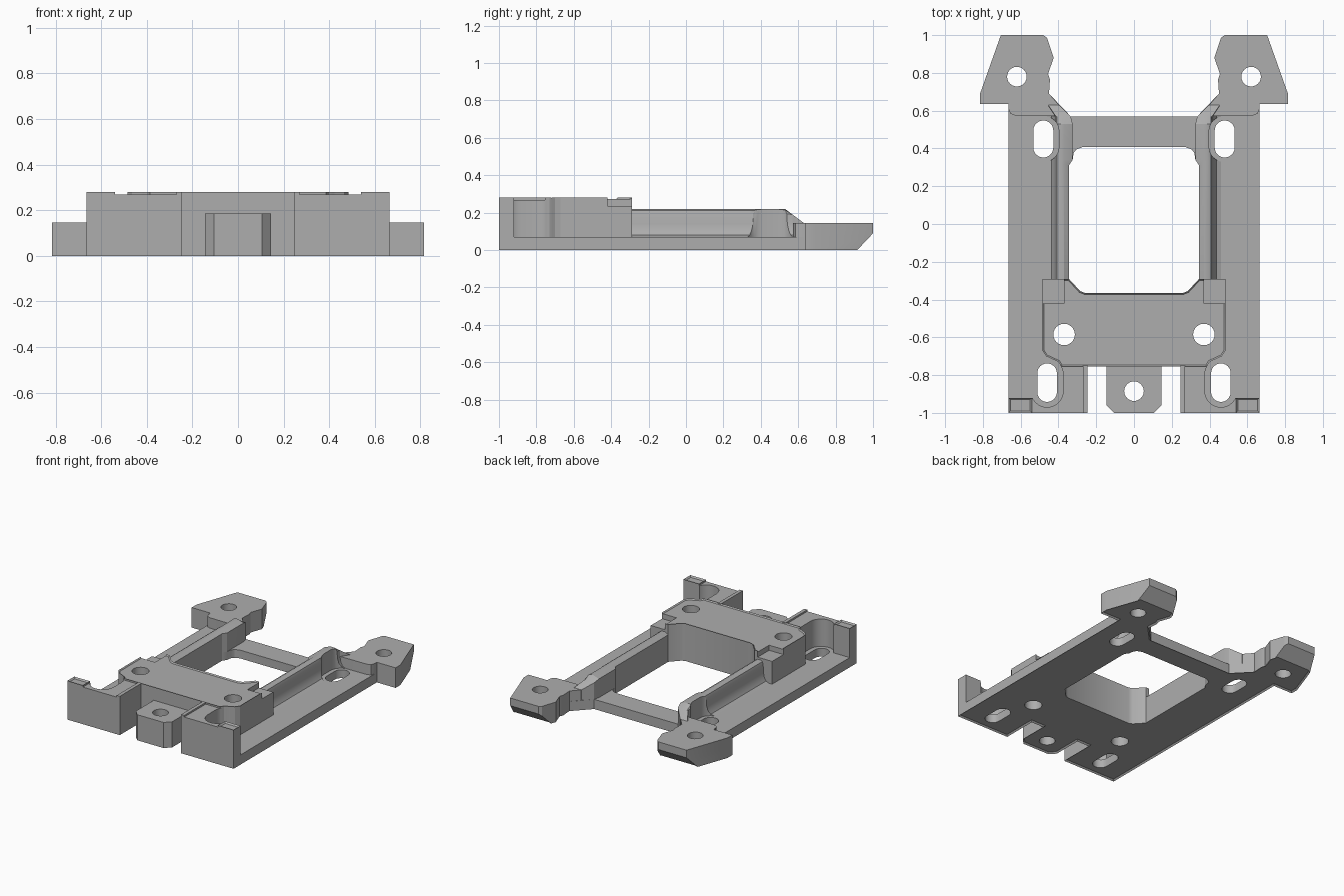
import bpy, bmesh, math

cube = bpy.data.objects.get("Cube")
if cube:
    bpy.data.objects.remove(cube, do_unlink=True)

grey = bpy.data.materials.new("plain grey")
grey.use_nodes = True
grey.diffuse_color = (0.42, 0.42, 0.42, 1)
grey.node_tree.nodes["Principled BSDF"].inputs["Base Color"].default_value = (0.42, 0.42, 0.42, 1)


def flip(pts):
    return [(-x, y) for x, y in reversed(pts)]


def sym(half):
    # closed outline from its +x half
    return half + flip(half)


def capsule(x, y, r, straight=0.0, n=12):
    pts = []
    for side in (1, -1):
        for i in range(n + 1):
            if straight == 0 and i == n:
                continue
            a = math.pi * i / n + (0 if side == 1 else math.pi)
            pts.append((x + r * math.cos(a), y + side * straight + r * math.sin(a)))
    return pts


def make(name, bm):
    bmesh.ops.recalc_face_normals(bm, faces=bm.faces[:])
    mesh = bpy.data.meshes.new(name)
    bm.to_mesh(mesh)
    bm.free()
    mesh.materials.append(grey)
    ob = bpy.data.objects.new(name, mesh)
    bpy.context.scene.collection.objects.link(ob)
    return ob


def prism(name, outlines, z0, z1, low=0.0, high=0.0):
    # upright extrusion of outlines, with optional chamfers at bottom and top
    bm = bmesh.new()
    for pts in outlines:
        bot = [bm.verts.new((x, y, z0)) for x, y in pts]
        top = [bm.verts.new((x, y, z1)) for x, y in pts]
        fb, ft = bm.faces.new(bot[::-1]), bm.faces.new(top)
        n = len(pts)
        for i in range(n):
            j = (i + 1) % n
            bm.faces.new((bot[i], bot[j], top[j], top[i]))
        bm.normal_update()
        for face, ring, size, d in ((fb, bot, low, 1), (ft, top, high, -1)):
            if size:
                bmesh.ops.inset_region(bm, faces=[face], thickness=size, use_even_offset=True)
                for v in ring:
                    v.co.z += d * size
    return make(name, bm)


def pair(name, pts, *args, **kw):
    return prism(name, [pts, flip(pts)], *args, **kw)


def loft(bm, rings):
    rows = [[bm.verts.new(p) for p in ring] for ring in rings]
    n = len(rows[0])
    bm.faces.new(rows[0])
    bm.faces.new(rows[-1][::-1])
    for a, b in zip(rows, rows[1:]):
        for i in range(n):
            j = (i + 1) % n
            bm.faces.new((a[i], b[i], b[j], a[j]))


def cut(ob, *cutters):
    bpy.context.view_layer.objects.active = ob
    for c in cutters:
        mod = ob.modifiers.new("cut", "BOOLEAN")
        mod.operation, mod.solver, mod.object = "DIFFERENCE", "EXACT", c
        bpy.ops.object.modifier_apply(modifier=mod.name)


# Outlines shared by the base and the raised parts
floor = 0.07
tab_half = [(0.105, -1), (0.145, -0.96), (0.145, -0.75)]
ear_tip = [(0.665, 0.635), (0.815, 0.635), (0.815, 0.69), (0.705, 1), (0.48, 1), (0.46, 0.985),
           (0.425, 0.88), (0.455, 0.795), (0.445, 0.765), (0.45, 0.69), (0.335, 0.57)]
window_front = [(0.26, -0.365), (0.285, -0.355), (0.345, -0.29)]
window = sym(window_front + [(0.345, 0.31), (0.325, 0.34), (0.32, 0.375), (0.305, 0.395), (0.27, 0.408)])

# Cutters
holes = []
for x, y, r, s in ((0.37, -0.585, 0.057, 0), (0.62, 0.78, 0.052, 0),
                   (0.46, -0.84, 0.052, 0.05), (0.48, 0.45, 0.053, 0.045)):
    p = capsule(x, y, r, s)
    holes += [p, flip(p)]
holes.append(capsule(0, -0.885, 0.052))
hole_cutter = prism("hole_cutter", holes, -0.2, 0.6)
window_cutter = prism("window_cutter", [window], -0.2, 0.6)
front_bore = pair("front_bore_cutter", capsule(0.46, -0.84, 0.085, 0.045), 0.0, 0.6)
rear_bore = pair("rear_bore_cutter", capsule(0.48, 0.45, 0.083, 0.04), 0.0, 0.6)
notch = pair("notch_cutter", [(0.37, -0.42), (0.6, -0.42), (0.6, -0.2), (0.37, -0.2)], 0.235, 0.6)
bm = bmesh.new()
loft(bm, [[(x, 0.905, -0.011), (x, 1.02, -0.011), (x, 1.02, 0.111)] for x in (-1, 1)])
ear_wedge = make("ear_wedge_cutter", bm)
cutters = [hole_cutter, window_cutter, front_bore, rear_bore, notch, ear_wedge]
for c in cutters:
    c.hide_render = True

# Base plate
base = prism("base_plate", [sym(tab_half + [(0.245, -0.75), (0.245, -1), (0.665, -1)] + ear_tip)],
             0, floor, low=0.01)
cut(base, window_cutter, hole_cutter, ear_wedge)

# Rear ears
ears = pair("rear_ears", [(0.345, 0.57), (0.63, 0.574), (0.655, 0.585), (0.665, 0.61)] + ear_tip[:-1],
            floor, 0.145)
cut(ears, hole_cutter, ear_wedge)

# Front mounting block
block = prism("front_block", [sym([(0.385, -0.755), (0.40, -0.73), (0.465, -0.70), (0.485, -0.67),
                                   (0.485, -0.29)] + window_front[::-1])], floor, 0.28, high=0.008)
cut(block, hole_cutter, front_bore, notch)

# Front centre tab
tab = prism("front_tab", [sym(tab_half)], floor, 0.185)
cut(tab, hole_cutter)

# Front corner walls with their raised posts and inner ridges
walls = pair("front_walls", [(0.245, -1), (0.665, -1), (0.665, -0.92), (0.50, -0.92),
                             (0.46, -0.75), (0.245, -0.75)], floor, 0.268)
cut(walls, front_bore)
posts = pair("corner_posts", [(0.54, -1), (0.665, -1), (0.665, -0.92), (0.54, -0.92)],
             0.268, 0.28, high=0.01)
ridges = pair("inner_ridges", [(0.245, -1), (0.27, -1), (0.27, -0.75), (0.245, -0.75)], 0.268, 0.28)

# Side rails: rounded top, wide fillet on the outside, sloping into the ears
profile = [(0, floor), (0, 0.205), (0.37, 0.22), (0.395, 0.22), (0.408, 0.213), (0.414, 0.195),
           (0.416, 0.14), (0.422, 0.105), (0.436, 0.08), (0.46, floor)]
stations = [(-0.30, 0.345, 0, 0.22), (0.31, 0.345, 0, 0.22), (0.34, 0.325, 0, 0.22),
            (0.53, 0.325, 0, 0.22), (0.57, 0.335, 0, 0.19), (0.63, 0.395, 0.04, 0.145)]
bm = bmesh.new()
for side in (1, -1):
    loft(bm, [[(side * (x + shift if x else inner), y, min(z, cap)) for x, z in profile]
              for y, inner, shift, cap in stations])
rails = make("side_rails", bm)
cut(rails, rear_bore)

for c in cutters:
    bpy.data.objects.remove(c, do_unlink=True)

# Shading
bpy.ops.object.select_all(action="DESELECT")
for ob in (base, ears, block, tab, walls, posts, ridges, rails):
    ob.select_set(True)
bpy.context.view_layer.objects.active = base
bpy.ops.object.shade_smooth_by_angle(angle=math.radians(30))
